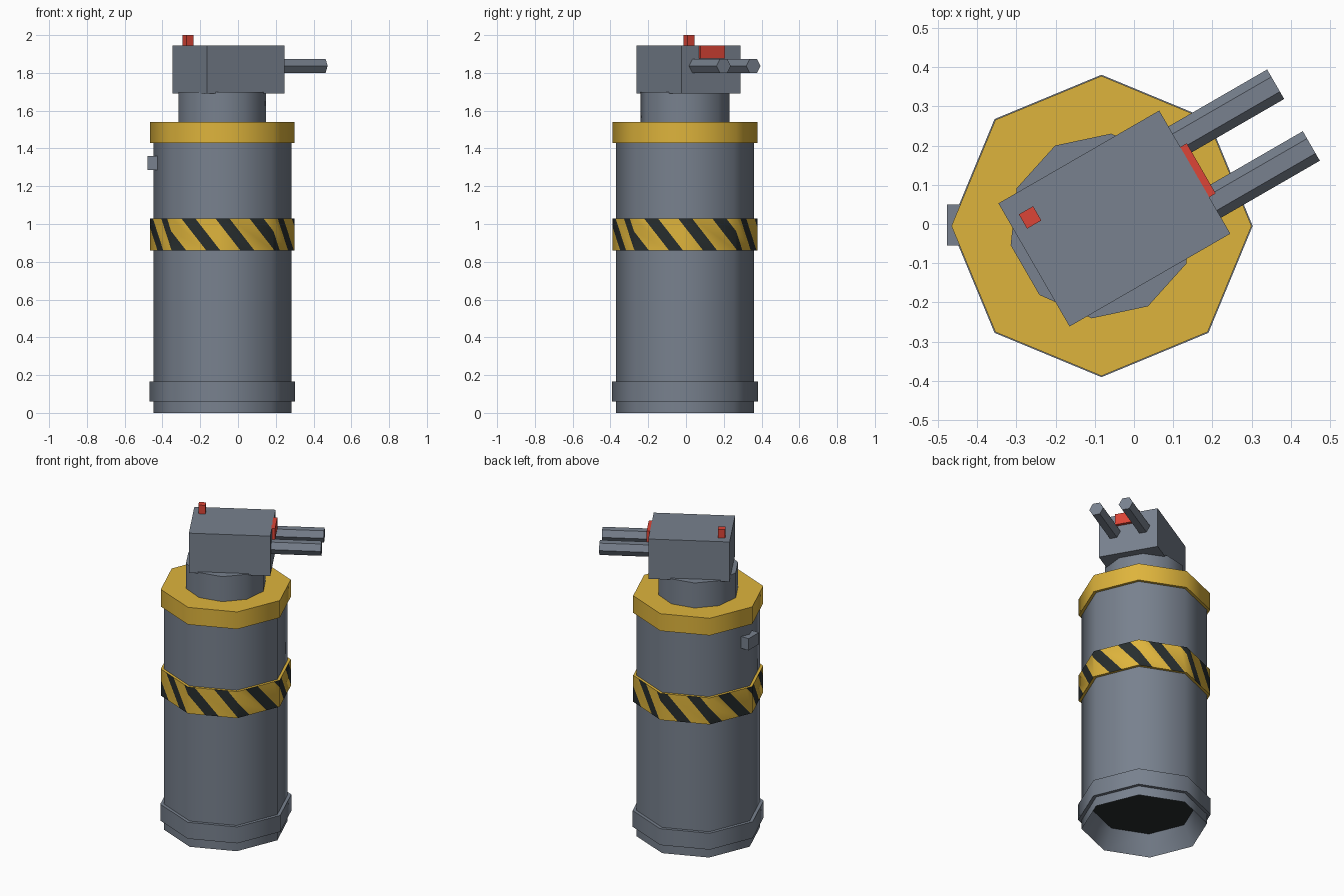
import bpy, bmesh, math
from mathutils import Matrix, Vector

if "Cube" in bpy.data.objects:
    bpy.data.objects.remove(bpy.data.objects["Cube"])

CX, CY = -0.083, -0.005          # turret axis
SMOOTH = math.radians(50)


def material(name, rgb):
    m = bpy.data.materials.new(name)
    m.diffuse_color = (*rgb, 1)
    m.use_nodes = True
    m.node_tree.nodes["Principled BSDF"].inputs["Base Color"].default_value = m.diffuse_color
    return m


GREY = material("steel grey", (0.188, 0.220, 0.271))
YELLOW = material("warning yellow", (0.73, 0.455, 0.045))
BLACK = material("black", (0.021, 0.027, 0.027))
RED = material("red", (0.72, 0.06, 0.038))

AXIS = Matrix.Translation((CX, CY, 0))
GUN = AXIS @ Matrix.Rotation(math.radians(30), 4, 'Z')   # turned gun frame


def finish(name, bm, mats, matrix, smooth=False):
    bmesh.ops.recalc_face_normals(bm, faces=bm.faces)
    bm.transform(matrix)
    me = bpy.data.meshes.new(name)
    bm.to_mesh(me)
    bm.free()
    for m in mats:
        me.materials.append(m)
    ob = bpy.data.objects.new(name, me)
    bpy.context.collection.objects.link(ob)
    if smooth:
        bpy.ops.object.select_all(action='DESELECT')
        ob.select_set(True)
        bpy.context.view_layer.objects.active = ob
        bpy.ops.object.shade_smooth_by_angle(angle=SMOOTH)
    return ob


def lathe(name, profile, mats, n=8, matrix=AXIS, turn=0.0, smooth=True):
    """Closed solid from (radius, z) rings; the first cap takes the last material."""
    bm = bmesh.new()
    rings = []
    for r, z in profile:
        rings.append([bm.verts.new((r * math.cos(turn + math.tau * i / n),
                                    r * math.sin(turn + math.tau * i / n), z))
                      for i in range(n)])
    for a, b in zip(rings, rings[1:]):
        for i in range(n):
            j = (i + 1) % n
            bm.faces.new((a[i], a[j], b[j], b[i]))
    bm.faces.new(rings[0][::-1]).material_index = len(mats) - 1
    bm.faces.new(rings[-1])
    return finish(name, bm, mats, matrix, smooth)


def box(name, lo, hi, mat, matrix):
    bm = bmesh.new()
    lo, hi = Vector(lo), Vector(hi)
    bmesh.ops.create_cube(bm, size=1)
    for v in bm.verts:
        v.co = (lo + hi) / 2 + v.co * (hi - lo)
    return finish(name, bm, [mat], matrix)


# column: recessed dark underside, grey sides
lathe("column", [(0.30, 0.12), (0.365, 0), (0.365, 1.44)], [GREY, BLACK])
lathe("base_collar", [(0.386, 0.06), (0.386, 0.165)], [GREY]).data
bpy.data.objects["base_collar"].data.materials[0] = GREY


def open_ring(name, r_in, r_out, z0, z1, mat):
    """Octagonal collar with a hole, so the hollow base stays visible."""
    bm = bmesh.new()
    loops = [[bm.verts.new((r * math.cos(math.tau * i / 8),
                            r * math.sin(math.tau * i / 8), z)) for i in range(8)]
             for r, z in ((r_in, z0), (r_out, z0), (r_out, z1), (r_in, z1))]
    for k in range(4):
        a, b = loops[k], loops[(k + 1) % 4]
        for i in range(8):
            j = (i + 1) % 8
            bm.faces.new((a[i], a[j], b[j], b[i]))
    return finish(name, bm, [mat], AXIS, True)


# base collar is a hollow ring around the column
bpy.data.objects.remove(bpy.data.objects["base_collar"])
open_ring("base_collar", 0.36, 0.386, 0.06, 0.165, GREY)

# yellow cap and rotating neck
lathe("top_cap", [(0.383, 1.43), (0.383, 1.54)], [YELLOW])
lathe("neck", [(0.237, 1.54), (0.237, 1.70)], [GREY], n=10, matrix=GUN,
      turn=math.radians(18))


def hazard_band(r, r_in, z0, z1):
    """Flat strip of 8 panels, cut by slanted lines, then wrapped round."""
    bm = bmesh.new()
    for i in range(8):
        bm.faces.new([bm.verts.new(c) for c in
                      ((i, 0, 0), (i + 1, 0, 0), (i + 1, 1, 0), (i, 1, 0))])
    period, half, shift = 2 / 3, 0.137, 0.49   # in panel widths
    for k in range(-1, 14):
        for s in (-half, half):
            bmesh.ops.bisect_plane(
                bm, geom=bm.verts[:] + bm.edges[:] + bm.faces[:], dist=1e-5,
                plane_co=(k * period + s, 1, 0), plane_no=(1, shift, 0))
    for f in bm.faces:
        c = f.calc_center_median()
        d = (c.x - shift * (1 - c.y) + period / 2) % period - period / 2
        f.material_index = 1 if abs(d) < half else 0
    corner = [Vector((math.cos(i * math.pi / 4), math.sin(i * math.pi / 4), 0)) * r
              for i in range(10)]
    for v in bm.verts:
        i = min(max(int(v.co.x + 1e-4), 0), 8)
        p = corner[i].lerp(corner[i + 1], v.co.x - i)
        v.co = (p.x, p.y, z0 + (z1 - z0) * v.co.y)
    bmesh.ops.remove_doubles(bm, verts=bm.verts, dist=1e-4)
    # close the upper and lower lips against the column
    rim = [e for e in bm.edges if e.is_boundary]
    new = bmesh.ops.extrude_edge_only(bm, edges=rim)["geom"]
    for g in new:
        if isinstance(g, bmesh.types.BMVert):
            g.co.x *= r_in / r
            g.co.y *= r_in / r
        elif isinstance(g, bmesh.types.BMFace):
            g.material_index = 0
    finish("hazard_band", bm, [YELLOW, BLACK], AXIS, True)


hazard_band(0.383, 0.36, 0.86, 1.03)

# small latch on the left side of the column
box("side_latch", (-0.478, -0.055, 1.285), (-0.41, 0.05, 1.36), GREY, Matrix())

# gun housing with its red sight and light
box("gun_housing", (-0.199, -0.1815, 1.69), (0.275, 0.1815, 1.945), GREY, GUN)
box("front_sensor", (0.27, -0.074, 1.875), (0.294, 0.074, 1.945), RED, GUN)
box("warning_light", (-0.168, 0.089, 1.94), (-0.126, 0.131, 2.0), RED, GUN)

# twin six-sided barrels
for side, y in (("left", 0.091), ("right", -0.091)):
    place = GUN @ Matrix.Translation((0, y, 1.837)) @ Matrix.Rotation(math.pi / 2, 4, 'Y')
    lathe(side + "_barrel", [(0.0435, 0.26), (0.0435, 0.566)], [GREY], n=6,
          matrix=place, turn=math.pi / 2, smooth=False)
